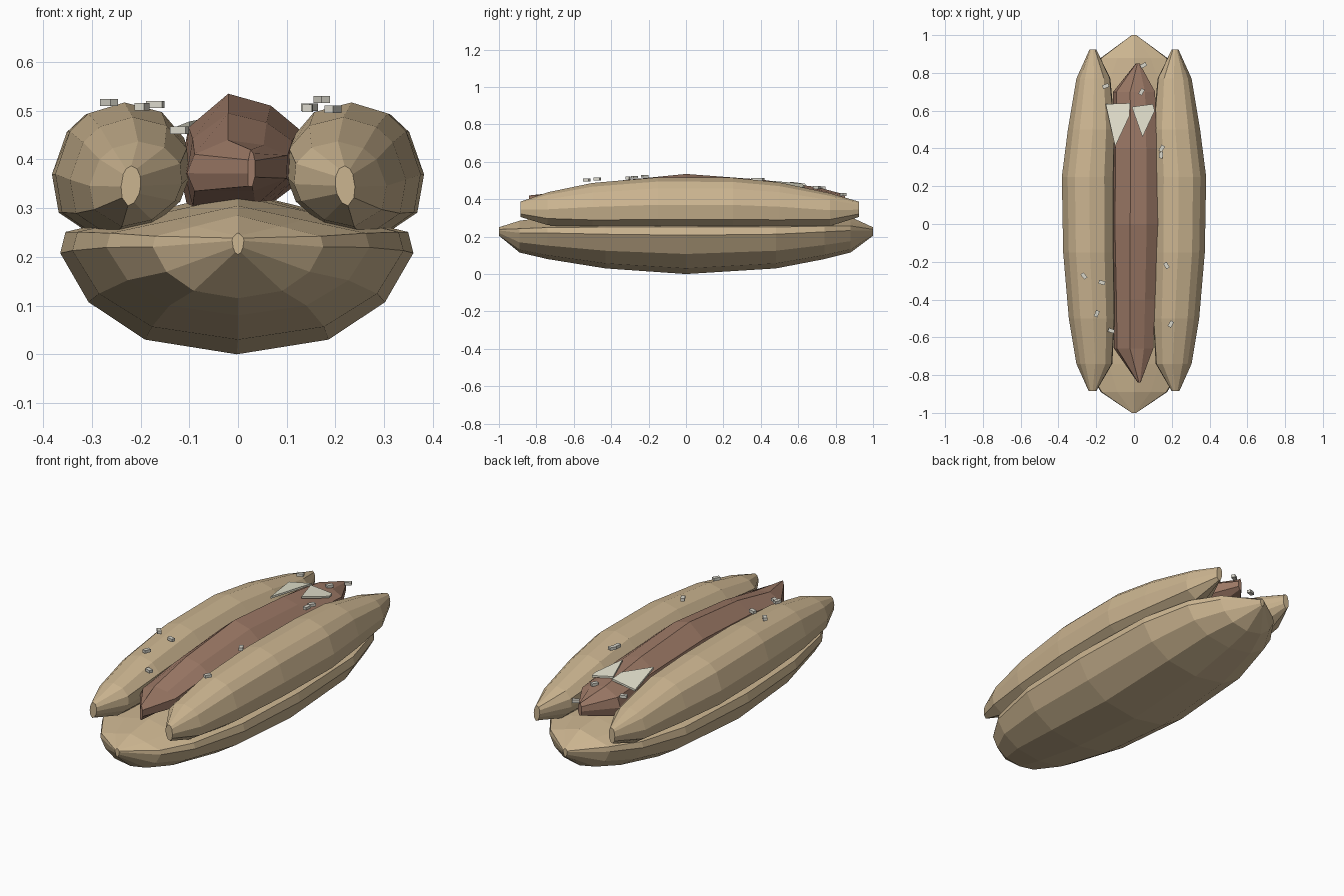
import bpy, bmesh, math
from mathutils import Matrix, Vector


def mat(name, rgb):
    m = bpy.data.materials.new(name)
    m.diffuse_color = (*rgb, 1)
    return m


BREAD = mat("bread", (0.60, 0.46, 0.28))
MEAT = mat("meat", (0.34, 0.195, 0.135))
ONION = mat("onion", (0.80, 0.78, 0.64))
SEED = mat("seed", (0.70, 0.68, 0.60))


def finish(name, bm, material):
    bmesh.ops.recalc_face_normals(bm, faces=bm.faces)
    me = bpy.data.meshes.new(name)
    bm.to_mesh(me)
    bm.free()
    me.materials.append(material)
    ob = bpy.data.objects.new(name, me)
    bpy.context.collection.objects.link(ob)
    return ob


def loft(name, section, stations, material, side=1):
    """section: (u -1..1, v 0..1); stations: (y, x min, x max, z min, z max)"""
    bm = bmesh.new()
    rings = []
    for y, x0, x1, z0, z1 in stations:
        rings.append([bm.verts.new((side * (x0 + (x1 - x0) * (u + 1) / 2), y,
                                    z0 + (z1 - z0) * v)) for u, v in section])
    n = len(section)
    for a, b in zip(rings, rings[1:]):
        for i in range(n):
            j = (i + 1) % n
            bm.faces.new((a[i], a[j], b[j], b[i]))
    bm.faces.new(rings[0])
    bm.faces.new(rings[-1])
    return finish(name, bm, material)


# bottom bun: rounded boat
boat = [(0, 0), (.52, .09), (.84, .32), (1, .62), (.97, .75), (.5, .87), (0, 1),
        (-.5, .87), (-.97, .75), (-1, .62), (-.84, .32), (-.52, .09)]
loft("bottom_bun", boat, [
    (-1, -.012, .012, .205, .25), (-.89, -.175, .175, .115, .285),
    (-.74, -.27, .27, .08, .305), (-.43, -.34, .34, .03, .325),
    (0, -.365, .36, 0, .335), (.48, -.34, .34, .03, .325),
    (.74, -.27, .27, .08, .315), (.88, -.175, .175, .115, .305),
    (1, -.012, .012, .205, .25)], BREAD)

# the two upper bun halves, ending in narrow upright edges
roll = [(-.05, 1), (.5, .92), (.78, .79), (1, .48), (.9, .2), (.3, 0),
        (-.35, .08), (-.85, .3), (-1, .5), (-.96, .74), (-.62, .93)]
for side, label in ((-1, "left"), (1, "right")):
    loft(label + "_top_bun", roll, [
        (-.885, .2, .24, .305, .387), (-.74, .115, .305, .262, .437),
        (-.5, .10, .345, .24, .487), (-.15, .105, .375, .235, .517),
        (.25, .105, .382, .235, .515), (.5, .10, .35, .24, .49),
        (.77, .125, .305, .257, .432), (.925, .2, .235, .305, .387)],
        BREAD, side)

# filling: faceted ridge with upright wedge ends
ridge = [(-.2, 1), (.5, .9), (.97, .7), (.95, .25), (.3, 0), (-.85, 0),
         (-1, .35), (-.85, .72)]
loft("sausage", ridge, [
    (-.84, .02, .035, .345, .42), (-.66, -.105, .105, .335, .44),
    (-.4, -.11, .115, .305, .495), (0, -.12, .13, .29, .535),
    (.4, -.115, .125, .305, .505), (.7, -.11, .115, .33, .465),
    (.85, .01, .03, .36, .425)], MEAT)


# onion shards lying on the filling
def shard(name, pts):
    bm = bmesh.new()
    low = [bm.verts.new(p) for p in pts]
    top = [bm.verts.new(Vector(p) + Vector((0, 0, .01))) for p in pts]
    bm.faces.new(low)
    bm.faces.new(top)
    for i in range(len(pts)):
        j = (i + 1) % len(pts)
        bm.faces.new((low[i], low[j], top[j], top[i]))
    finish(name, bm, ONION)


shard("left_onion", [(-.15, .635, .448), (-.02, .64, .472),
                     (-.025, .57, .482), (-.10, .41, .468)])
shard("right_onion", [(-.012, .62, .474), (.10, .635, .455),
                      (.11, .60, .455), (.045, .46, .488)])

# scattered seeds: x, y, z, turn
spots = [(-.265, -.275, .517, 130), (-.17, -.31, .513, 165),
         (-.197, -.475, .508, 70), (-.12, -.565, .46, 160),
         (.172, -.22, .523, 120), (.195, -.53, .503, 60),
         (.147, .40, .507, 60), (.143, .365, .505, 85),
         (-.15, .73, .46, 20), (.04, .70, .462, 60), (.05, .84, .425, 30)]
for k, (x, y, z, turn) in enumerate(spots):
    bm = bmesh.new()
    bmesh.ops.create_cube(bm, size=1, matrix=Matrix.Translation((x, y, z))
                          @ Matrix.Rotation(math.radians(turn), 4, 'Z')
                          @ Matrix.Diagonal((.034, .02, .015, 1)))
    finish("seed_%d" % k, bm, SEED)
